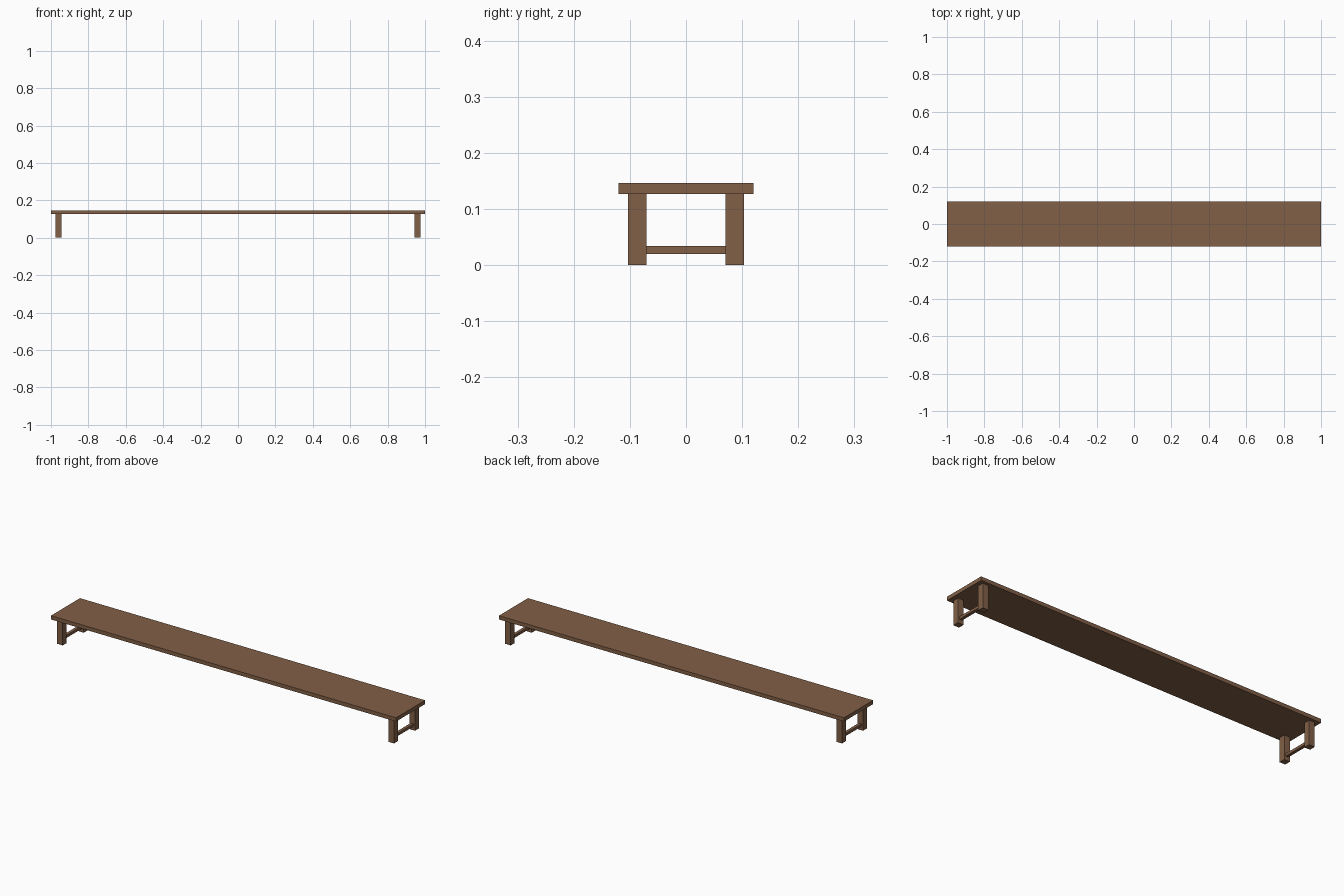
import bpy

if "Cube" in bpy.data.objects:
    bpy.data.objects.remove(bpy.data.objects["Cube"])

wood = bpy.data.materials.new("brown wood")
wood.diffuse_color = (0.22, 0.115, 0.062, 1)
wood.use_nodes = True
wood.node_tree.nodes["Principled BSDF"].inputs["Base Color"].default_value = wood.diffuse_color


def box(name, center, size):
    """Axis-aligned box with its dimensions baked into the mesh."""
    bpy.ops.mesh.primitive_cube_add(size=1, location=center)
    ob = bpy.context.object
    ob.name = name
    ob.scale = size
    bpy.ops.object.transform_apply(location=False, rotation=False, scale=True)
    ob.data.materials.append(wood)
    return ob


TOP_Z, THICK = 0.147, 0.02
LEG_H = TOP_Z - THICK
LEG_X, LEG_Y, LEG_W = 0.96, 0.087, 0.033

# Long plank seat
box("seat", (0, 0, TOP_Z - THICK / 2), (2, 0.24, THICK))

for sx, end in ((-1, "left"), (1, "right")):
    # Square legs at each corner
    for sy, side in ((-1, "front"), (1, "back")):
        box(f"{side}_{end}_leg", (sx * LEG_X, sy * LEG_Y, LEG_H / 2),
            (LEG_W, LEG_W, LEG_H))
    # Low stretcher joining the pair of legs
    box(f"{end}_stretcher", (sx * LEG_X, 0, 0.027),
        (0.016, 2 * LEG_Y - LEG_W, 0.014))
